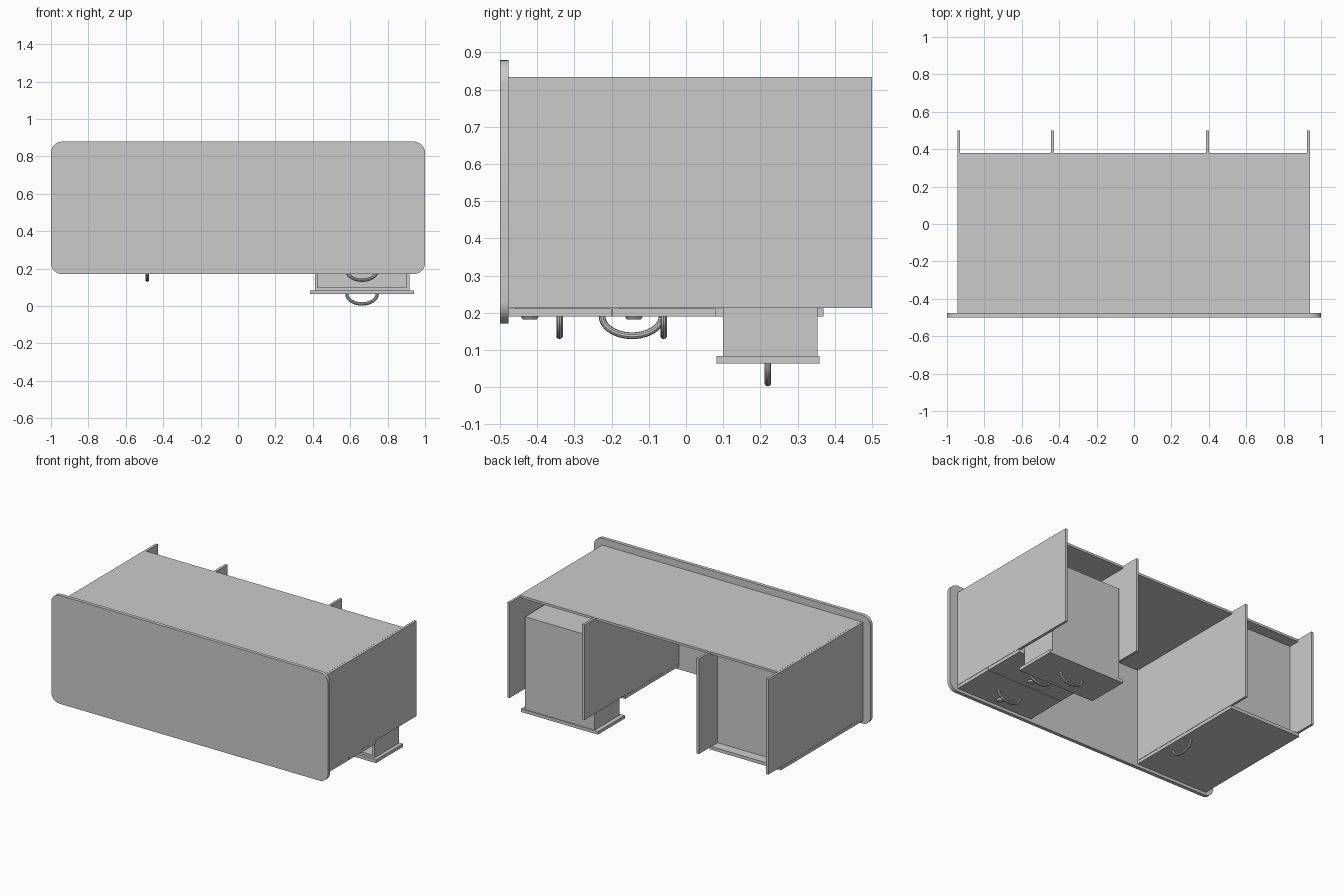
import bpy, bmesh, math
from mathutils import Vector

if "Cube" in bpy.data.objects:
    bpy.data.objects.remove(bpy.data.objects["Cube"])


def finish(name, bm):
    bmesh.ops.recalc_face_normals(bm, faces=bm.faces)
    me = bpy.data.meshes.new(name)
    bm.to_mesh(me)
    bm.free()
    ob = bpy.data.objects.new(name, me)
    bpy.context.collection.objects.link(ob)
    return ob


def add_box(bm, x, y, z):
    """Axis-aligned box from (min, max) pairs."""
    vs = bmesh.ops.create_cube(bm, size=1)["verts"]
    for v in vs:
        v.co = Vector([(r[0] + r[1]) / 2 + c * (r[1] - r[0])
                       for r, c in zip((x, y, z), v.co)])


def box(name, x, y, z):
    bm = bmesh.new()
    add_box(bm, x, y, z)
    return finish(name, bm)


def smooth(ob):
    bpy.ops.object.select_all(action='DESELECT')
    ob.select_set(True)
    bpy.context.view_layer.objects.active = ob
    bpy.ops.object.shade_smooth_by_angle(angle=math.radians(35))


def handle(name, centre, along):
    """Half-ellipse tube pull hanging below a front."""
    half, depth, r, n, sides = 0.081, 0.053, 0.009, 20, 10
    a = Vector(along)
    side = a.cross(Vector((0, 0, 1)))
    bm = bmesh.new()
    rings = []
    for i in range(n + 1):
        t = math.pi * i / n
        p = Vector(centre) + a * (half * math.cos(t)) - Vector((0, 0, depth * math.sin(t)))
        nrm = (a * (depth * math.cos(t)) - Vector((0, 0, half * math.sin(t)))).normalized()
        rings.append([bm.verts.new(p + r * (math.cos(q) * nrm + math.sin(q) * side))
                      for q in (2 * math.pi * k / sides for k in range(sides))])
    for r0, r1 in zip(rings, rings[1:]):
        for k in range(sides):
            j = (k + 1) % sides
            bm.faces.new((r0[k], r0[j], r1[j], r1[k]))
    bm.faces.new(rings[0])
    bm.faces.new(rings[-1])
    smooth(finish(name, bm))


def lock(name, x, y, z):
    """Shallow tapered lock disc on a front."""
    bm = bmesh.new()
    bmesh.ops.create_cone(bm, cap_ends=True, segments=24, radius1=0.018, radius2=0.025, depth=0.01)
    bmesh.ops.translate(bm, verts=bm.verts, vec=(x, y, z - 0.004))
    smooth(finish(name, bm))


# Desk top: rounded slab standing upright at the -y side
bm = bmesh.new()
cr, outline = 0.06, []
for sx, sz, start in ((1, 1, 0), (-1, 1, 90), (-1, -1, 180), (1, -1, 270)):
    for i in range(9):
        t = math.radians(start + 90 * i / 8)
        outline.append((sx * (1 - cr) + cr * math.cos(t), -0.5,
                        0.525 + sz * (0.354 - cr) + cr * math.sin(t)))
face = bm.faces.new([bm.verts.new(p) for p in outline])
ext = bmesh.ops.extrude_face_region(bm, geom=[face])["geom"]
bmesh.ops.translate(bm, vec=(0, 0.023, 0), verts=[v for v in ext if isinstance(v, bmesh.types.BMVert)])
smooth(finish("desk_top", bm))

# Upright panels and back board
for name, x0 in (("left_side_panel", -0.945), ("left_inner_panel", -0.443),
                 ("right_inner_panel", 0.385), ("right_side_panel", 0.925)):
    box(name, (x0, x0 + 0.016), (-0.48, 0.5), (0.212, 0.834))
box("back_board", (-0.93, 0.926), (-0.48, 0.38), (0.819, 0.8345))

# Left cupboard: floor, door and door pull
box("cupboard_floor", (-0.93, -0.442), (0.29, 0.306), (0.212, 0.82))
box("cupboard_door", (-0.945, -0.428), (-0.477, 0.37), (0.19, 0.211))
handle("door_handle", (-0.485, -0.145, 0.191), (0, 1, 0))

# Three drawers, the last one pulled out
for i, pull in enumerate((0, 0, 0.127)):
    yc = -0.34 + 0.28 * i
    z0 = 0.19 - pull
    label = ("top", "middle", "bottom")[i]
    box(label + "_drawer_front", (0.385, 0.94), (yc - 0.138, yc + 0.139), (z0, z0 + 0.021))
    bm = bmesh.new()
    y, z, w = (yc - 0.12, yc + 0.134), (z0 + 0.021, z0 + 0.627), 0.014
    add_box(bm, (0.412, 0.412 + w), y, z)
    add_box(bm, (0.916 - w, 0.916), y, z)
    add_box(bm, (0.412 + w, 0.916 - w), y, (z[0], z[0] + w))
    add_box(bm, (0.412 + w, 0.916 - w), y, (z[1] - w, z[1]))
    add_box(bm, (0.412 + w, 0.916 - w), (y[1] - w, y[1]), (z[0] + w, z[1] - w))
    finish(label + "_drawer_box", bm)
    handle(label + "_drawer_handle", (0.663, yc, z0 + 0.001), (1, 0, 0))
    if not pull:
        lock(label + "_drawer_lock", 0.663, yc - 0.08, z0)
